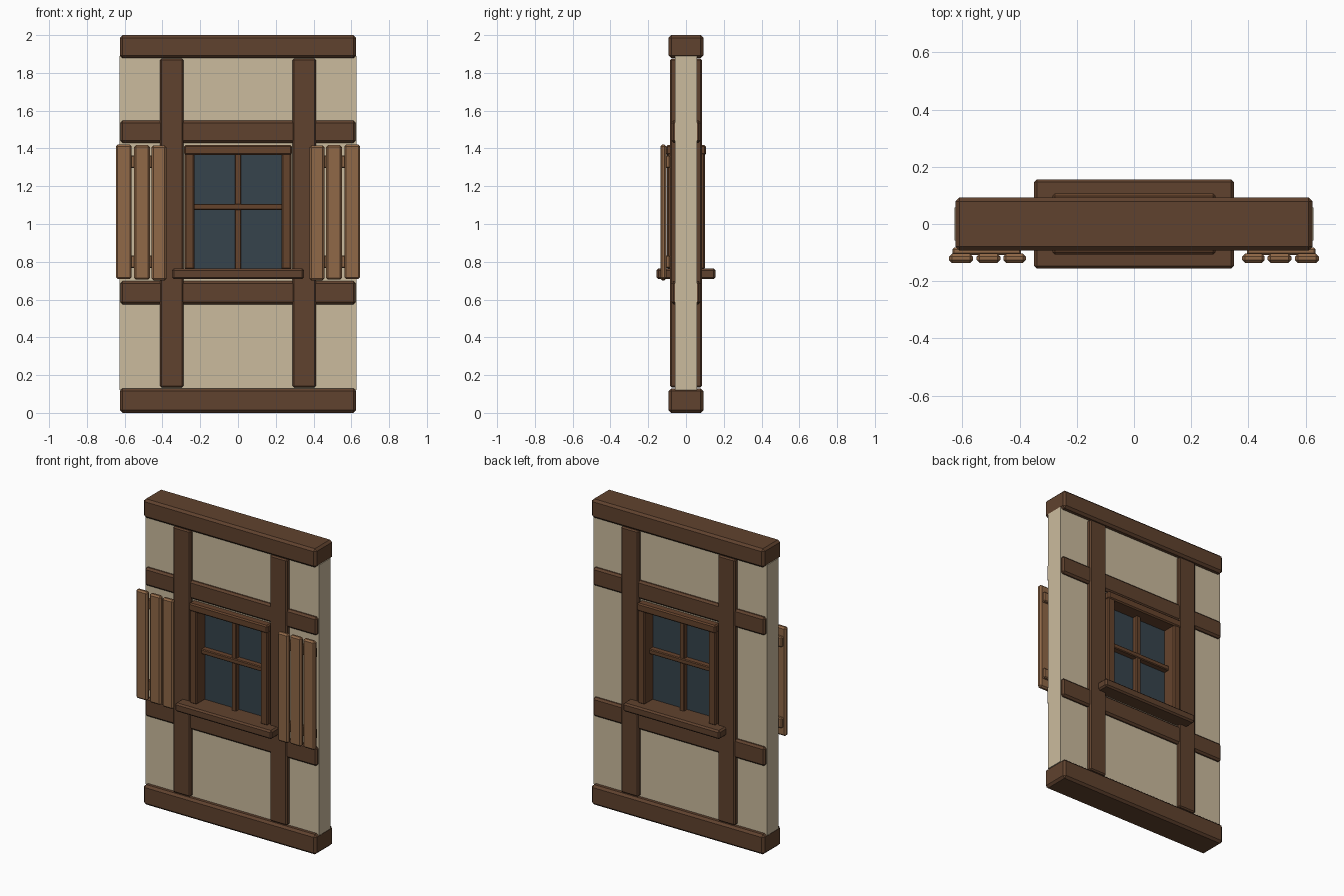
import bpy, bmesh

if "Cube" in bpy.data.objects:
    bpy.data.objects.remove(bpy.data.objects["Cube"])


def material(name, srgb):
    m = bpy.data.materials.new(name)
    lin = [((c / 255 + 0.055) / 1.055) ** 2.4 for c in srgb]
    m.diffuse_color = (*lin, 1)
    m.use_nodes = True
    m.node_tree.nodes["Principled BSDF"].inputs["Base Color"].default_value = m.diffuse_color
    return m


TIMBER = material("dark timber", (96, 66, 46))
FRAME = material("window timber", (101, 67, 44))
PLANK = material("light plank", (144, 104, 71))
PLASTER = material("cream plaster", (203, 187, 158))
GLASS = material("slate glass", (54, 67, 76))


def finish(name, bm, mat):
    bmesh.ops.recalc_face_normals(bm, faces=bm.faces)
    me = bpy.data.meshes.new(name)
    bm.to_mesh(me)
    bm.free()
    me.materials.append(mat)
    ob = bpy.data.objects.new(name, me)
    bpy.context.collection.objects.link(ob)
    return ob


def box(name, x, y, z, mat, bevel=0.0):
    """Box from (min, max) ranges, with an optional chamfer."""
    bm = bmesh.new()
    bmesh.ops.create_cube(bm, size=1)
    for v in bm.verts:
        v.co = [r[0] + (c + 0.5) * (r[1] - r[0]) for c, r in zip(v.co, (x, y, z))]
    ob = finish(name, bm, mat)
    if bevel:
        mod = ob.modifiers.new("chamfer", 'BEVEL')
        mod.width = bevel
        mod.segments = 1
    return ob


def both(d):
    return (-d, d)


def mirrored(s, a, b):
    return tuple(sorted((s * a, s * b)))


# plaster wall with a window opening
bm = bmesh.new()


def rect(x, z0, z1):
    return [bm.verts.new((px, -0.058, pz)) for px, pz in ((-x, z0), (x, z0), (x, z1), (-x, z1))]


outer, inner = rect(0.628, 0.12, 1.89), rect(0.255, 0.74, 1.395)
for i in range(4):
    j = (i + 1) % 4
    bm.faces.new((outer[i], outer[j], inner[j], inner[i]))
ext = bmesh.ops.extrude_face_region(bm, geom=bm.faces[:])
for v in ext["geom"]:
    if isinstance(v, bmesh.types.BMVert):
        v.co.y = 0.058
finish("plaster_wall", bm, PLASTER)

# top and bottom beams
box("bottom_beam", both(0.625), both(0.092), (0, 0.13), TIMBER, 0.014)
box("top_beam", both(0.625), both(0.092), (1.878, 2.0), TIMBER, 0.014)

# timber framing and window casing, same on front and back
for face, f in (("front", -1), ("back", 1)):
    for side, s in (("left", -1), ("right", 1)):
        box(f"{face}_{side}_post", mirrored(s, 0.288, 0.413), mirrored(f, 0.04, 0.085),
            (0.135, 1.875), TIMBER, 0.008)
    for level, z in (("lower", (0.575, 0.698)), ("upper", (1.43, 1.548))):
        box(f"{face}_{level}_rail", both(0.623), mirrored(f, 0.03, 0.079), z, TIMBER, 0.012)

# window frame running through the wall
for side, s in (("left", -1), ("right", 1)):
    box(f"{side}_jamb", mirrored(s, 0.23, 0.282), both(0.1), (0.76, 1.4), FRAME, 0.007)
box("window_header", both(0.285), both(0.106), (1.365, 1.417), FRAME, 0.008)
box("window_sill", both(0.35), both(0.156), (0.708, 0.764), TIMBER, 0.01)
box("vertical_muntin", both(0.017), both(0.045), (0.755, 1.375), FRAME, 0.005)
box("horizontal_muntin", both(0.235), both(0.05), (1.075, 1.107), FRAME, 0.005)
box("glass_pane", both(0.24), both(0.012), (0.755, 1.375), GLASS)

# open shutters on the front
PLANKS = ((0.378, 0.457), (0.467, 0.55), (0.563, 0.647))
for side, s in (("left", -1), ("right", 1)):
    for i, (a, b) in enumerate(PLANKS):
        box(f"{side}_shutter_plank_{i + 1}", mirrored(s, a, b), (-0.136, -0.104),
            (0.702 + 0.003 * i, 1.416 + 0.002 * i), PLANK, 0.01)
    for level, z in (("lower", 0.8), ("upper", 1.33)):
        box(f"{side}_{level}_batten", mirrored(s, 0.395, 0.635), (-0.108, -0.083),
            (z - 0.033, z + 0.033), PLANK, 0.006)
